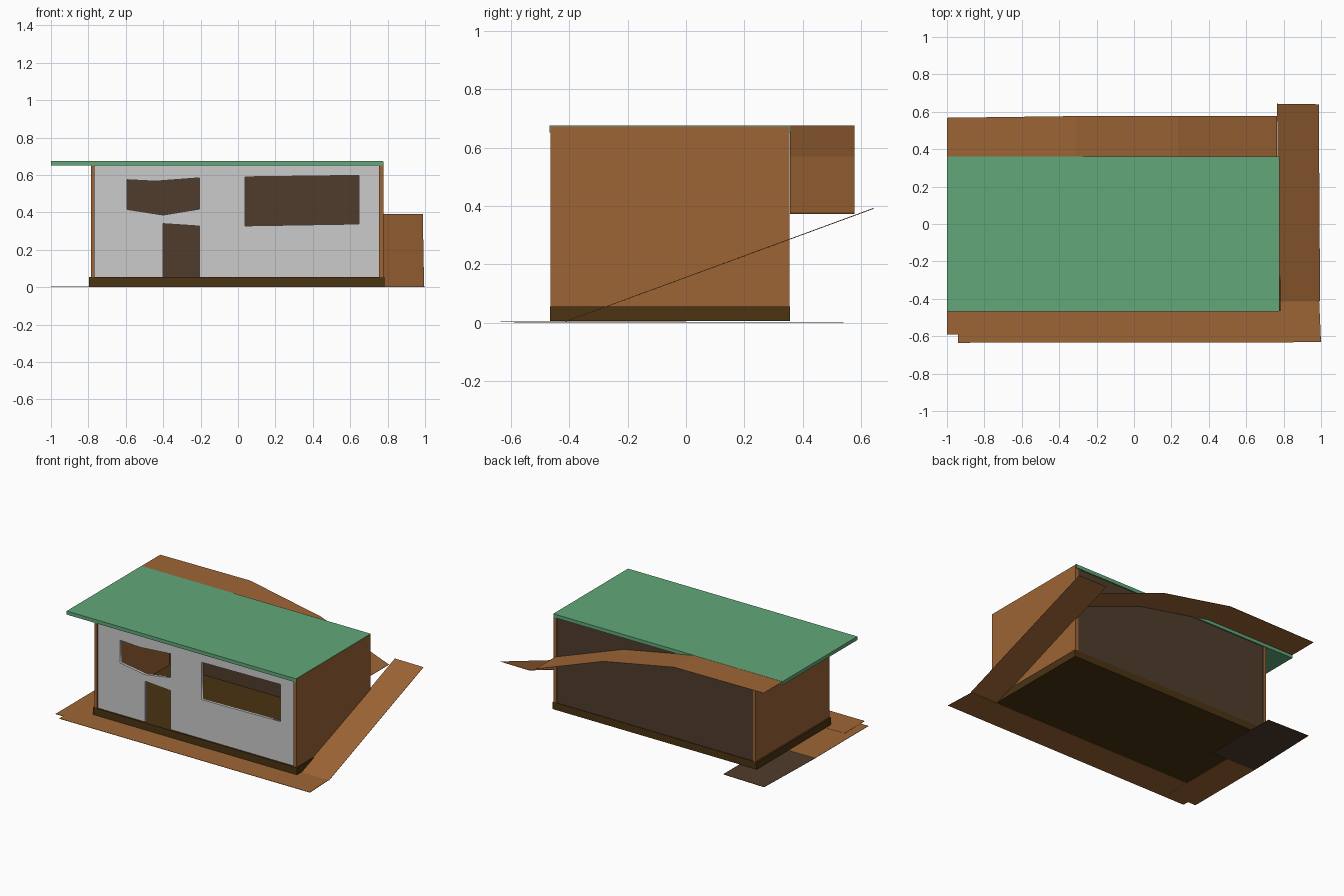
import bpy, bmesh
from mathutils import Vector

if "Cube" in bpy.data.objects:
    bpy.data.objects.remove(bpy.data.objects["Cube"])


def material(name, rgb):
    m = bpy.data.materials.new(name)
    m.diffuse_color = (*rgb, 1)
    m.use_nodes = True
    m.node_tree.nodes["Principled BSDF"].inputs["Base Color"].default_value = m.diffuse_color
    return m


brown = material("brown", (0.34, 0.13, 0.036))
green = material("green", (0.12, 0.39, 0.19))
dark = material("dark_base", (0.07, 0.033, 0.006))
umber = material("umber", (0.08, 0.045, 0.025))


def finish(name, bm, mat):
    bmesh.ops.recalc_face_normals(bm, faces=bm.faces)
    me = bpy.data.meshes.new(name)
    bm.to_mesh(me)
    bm.free()
    ob = bpy.data.objects.new(name, me)
    bpy.context.collection.objects.link(ob)
    me.materials.append(mat)
    return ob


def box(name, lo, hi, mat):
    lo, hi = Vector(lo), Vector(hi)
    bm = bmesh.new()
    bmesh.ops.create_cube(bm, size=1)
    for v in bm.verts:
        v.co = (lo + hi) / 2 + v.co * (hi - lo)
    return finish(name, bm, mat)


def sheet(name, corners, mat, thick=0.002):
    """Thin four-cornered board; corners give its top side."""
    bm = bmesh.new()
    face = bm.faces.new([bm.verts.new(c) for c in corners])
    new = bmesh.ops.extrude_face_region(bm, geom=[face])["geom"]
    for v in new:
        if isinstance(v, bmesh.types.BMVert):
            v.co.z -= thick
    return finish(name, bm, mat)


# House body: slab, side walls, back wall, overhanging roof
box("floor_slab", (-0.797, -0.466, 0.005), (0.783, 0.356, 0.055), dark)
box("left_wall", (-0.786, -0.464, 0.055), (-0.766, 0.355, 0.652), brown)
box("right_wall", (0.754, -0.464, 0.055), (0.777, 0.355, 0.673), brown)
box("back_wall", (-0.766, 0.338, 0.055), (0.754, 0.352, 0.652), umber)
box("roof", (-1.0, -0.467, 0.651), (0.776, 0.36, 0.676), green)

# Front wall: outline with a door notch, plus two window holes
outline = [(-0.766, 0.055), (-0.4, 0.055), (-0.4, 0.34), (-0.205, 0.327),
           (-0.205, 0.055), (0.754, 0.055), (0.754, 0.652), (-0.766, 0.652)]
left_window = [(-0.594, 0.575), (-0.44, 0.567), (-0.205, 0.585),
               (-0.205, 0.418), (-0.4, 0.386), (-0.594, 0.416)]
right_window = [(0.037, 0.59), (0.648, 0.598), (0.648, 0.338), (0.037, 0.328)]
cu = bpy.data.curves.new("front_wall", "CURVE")
cu.dimensions = "2D"
cu.fill_mode = "BOTH"
cu.extrude = 0.01
for pts in (outline, left_window, right_window):
    sp = cu.splines.new("POLY")
    sp.points.add(len(pts) - 1)
    for p, (x, z) in zip(sp.points, pts):
        p.co = (x, z, 0, 1)
    sp.use_cyclic_u = True
wall = bpy.data.objects.new("front_wall", cu)
wall.rotation_euler.x = 1.5707963
wall.location.y = -0.445
bpy.context.collection.objects.link(wall)
bpy.context.view_layer.objects.active = wall
wall.select_set(True)
bpy.ops.object.convert(target="MESH")

# Ground path along the front and left side
sheet("front_path", [(-0.94, -0.635, 0.004), (1.0, -0.632, 0.004),
                     (0.99, -0.41, 0.004), (-0.94, -0.41, 0.004)], brown)
sheet("left_path", [(-1.0, -0.59, 0.003), (-0.78, -0.59, 0.003),
                    (-0.78, 0.0, 0.003), (-1.0, 0.0, 0.003)], brown)
sheet("rear_left_path", [(-1.0, -0.01, 0.002), (-0.66, -0.02, 0.002),
                         (-0.66, 0.53, 0.002), (-0.983, 0.54, 0.002)], umber)

# Ramp climbing the right side
sheet("right_ramp", [(0.775, -0.415, 0.004), (0.995, -0.415, 0.004),
                     (0.988, 0.64, 0.392), (0.765, 0.643, 0.392)], brown)

# Ramp climbing along the back up to roof level
stops = [(0.765, 0.375), (0.235, 0.57), (-0.31, 0.675), (-1.0, 0.675)]
for i, ((xa, za), (xb, zb)) in enumerate(zip(stops, stops[1:])):
    sheet(f"back_ramp_{i + 1}", [(xa, 0.357, za), (xa, 0.577, za),
                                 (xb, 0.577 if i < 2 else 0.568, zb), (xb, 0.357, zb)], brown)
